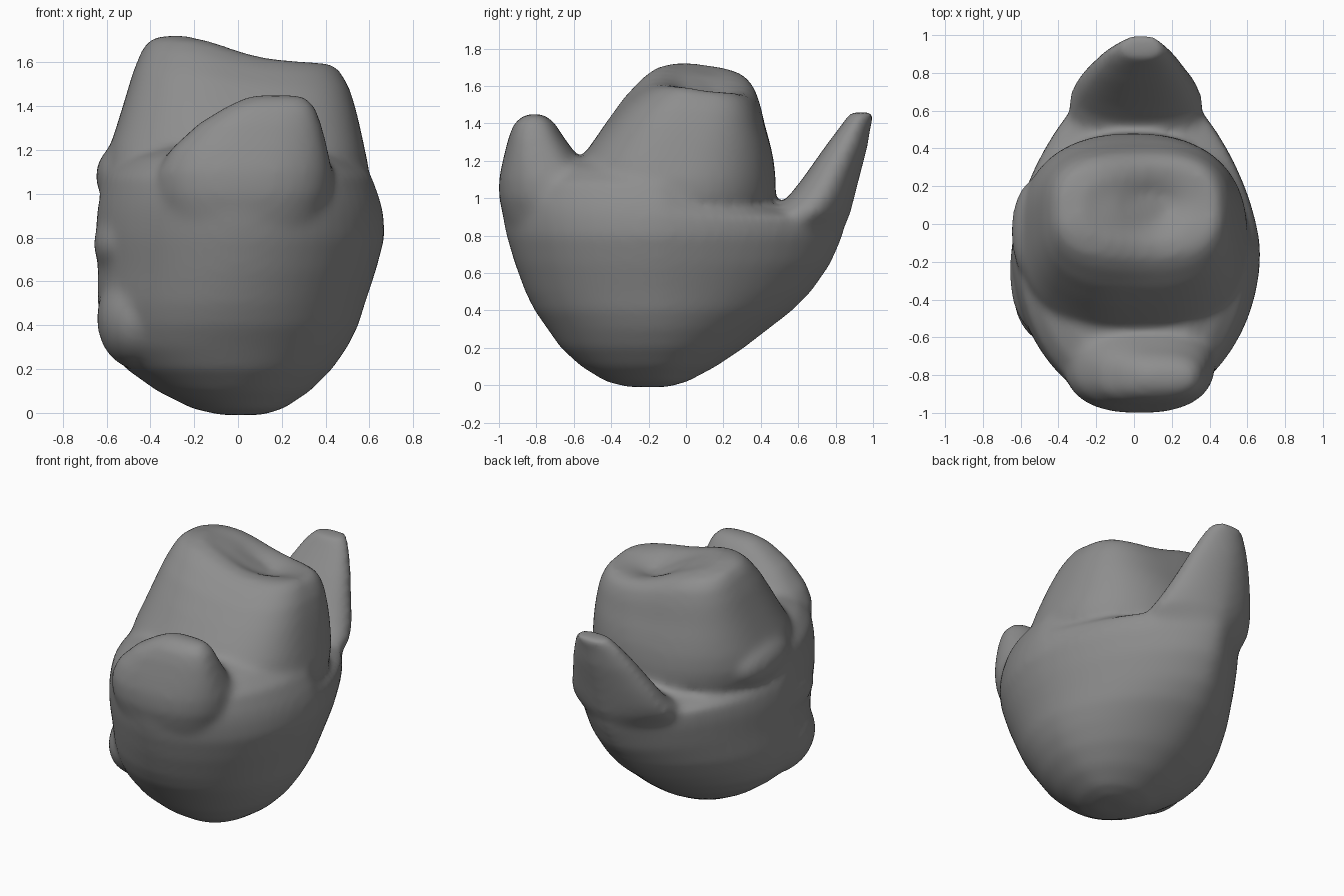
import bpy, bmesh
from math import sin, cos, pi, exp, tanh, copysign

if "Cube" in bpy.data.objects:
    bpy.data.objects.remove(bpy.data.objects["Cube"], do_unlink=True)

SEGMENTS = 56
clay = bpy.data.materials.new("grey_clay")
clay.use_nodes = True
clay.diffuse_color = (0.27, 0.27, 0.27, 1)
clay.node_tree.nodes["Principled BSDF"].inputs["Base Color"].default_value = clay.diffuse_color
bm = bmesh.new()


def power(v, n):
    return copysign(abs(v) ** (2 / n), v)


def loft(rings, front, back, mid=None):
    """Closed solid through rings of (z, x min, x max, y min, y max).
    front and back give the squareness of the lowest and highest ring."""
    loops = []
    for k, (z, x0, x1, y0, y1) in enumerate(rings):
        t = k / (len(rings) - 1)
        ym = (y0 + y1) / 2 if mid is None else mid
        loop = []
        for i in range(SEGMENTS):
            a = 2 * pi * i / SEGMENTS
            low, high = back if sin(a) > 0 else front
            n = low + (high - low) * t
            x = (x0 + x1) / 2 + (x1 - x0) / 2 * power(cos(a), n)
            y = ym + (y1 - ym if sin(a) > 0 else ym - y0) * power(sin(a), n)
            loop.append(bm.verts.new((x, y, z)))
        loops.append(loop)
    for low, high in zip(loops, loops[1:]):
        for i in range(SEGMENTS):
            j = (i + 1) % SEGMENTS
            bm.faces.new((low[i], low[j], high[j], high[i]))
    bm.faces.new(loops[0][::-1])
    bm.faces.new(loops[-1])
    return [v for loop in loops for v in loop]


# Rounded bowl, pointed towards the back, rising into the front lobe
loft([(-.01, -.08, .11, -.31, -.1), (.02, -.21, .21, -.43, .01),
      (.1, -.37, .33, -.56, .16), (.2, -.51, .43, -.67, .31),
      (.3, -.6, .5, -.74, .44), (.4, -.63, .55, -.81, .57),
      (.5, -.64, .58, -.86, .67), (.65, -.64, .63, -.915, .775),
      (.8, -.65, .67, -.96, .84), (.9, -.645, .665, -.98, .86),
      (.97, -.635, .65, -.99, .5), (1.08, -.61, .61, -.98, .4),
      (1.16, -.54, .52, -.9, .3), (1.21, -.42, .4, -.8, .2)],
     (2.1, 1.9), (1.9, 1.4), -.15)

# Blunt central core, higher on one side, with a shallow dish on top
core = loft([(.6, -.4, .4, -.4, .3), (1.0, -.6, .6, -.6, .48),
             (1.1, -.61, .6, -.61, .48), (1.2, -.59, .58, -.57, .47),
             (1.3, -.555, .56, -.5, .45), (1.4, -.52, .54, -.43, .425),
             (1.52, -.48, .51, -.34, .4), (1.61, -.44, .47, -.25, .37),
             (1.66, -.4, .43, -.18, .32), (1.68, -.28, .3, -.1, .24),
             (1.68, -.1, .18, .02, .15)], (2.4, 2.8), (2.1, 3.4))
for v in core:
    x, y, z = v.co
    rise = max(0, z - 1.25) / .4
    dish = .09 * exp(-((x - .14) / .2) ** 2 - ((y - .1) / .15) ** 2)
    v.co.z -= rise * (.055 * tanh(5 * (x + .05)) + .12 * max(0, y) + dish)

# Thick front lobe
loft([(.4, -.25, .3, -.7, -.4), (.7, -.32, .36, -.9, -.4),
      (.9, -.36, .4, -.975, -.4), (1.0, -.38, .43, -1.0, -.4),
      (1.1, -.37, .43, -1.0, -.46), (1.2, -.31, .41, -.98, -.56),
      (1.32, -.18, .38, -.95, -.65), (1.4, -.05, .35, -.92, -.7),
      (1.45, .06, .3, -.86, -.76)], (2.2, 2.7), (2.4, 2.7))

# Thin upright back lobe
loft([(.35, -.2, .2, .1, .45), (.6, -.3, .3, .1, .72), (.8, -.33, .35, .2, .83),
      (.92, -.35, .37, .42, .88), (1.0, -.32, .34, .54, .9),
      (1.1, -.28, .3, .62, .925), (1.27, -.2, .24, .74, .97),
      (1.39, -.13, .19, .83, .99), (1.46, -.07, .15, .88, 1.01)],
     (2.4, 2.6), (1.5, 1.8))

# Swellings along one flank
for center, scale in (((-.46, -.33, .43), (.185, .3, .23)),
                      ((-.52, -.25, .77), (.14, .32, .15)),
                      ((-.52, -.04, 1.08), (.13, .28, .15))):
    made = bmesh.ops.create_uvsphere(bm, u_segments=24, v_segments=16, radius=1)
    bmesh.ops.scale(bm, vec=scale, verts=made["verts"])
    bmesh.ops.translate(bm, vec=center, verts=made["verts"])

bmesh.ops.recalc_face_normals(bm, faces=bm.faces)
mesh = bpy.data.meshes.new("lobed_body")
bm.to_mesh(mesh)
bm.free()
mesh.materials.append(clay)
body = bpy.data.objects.new("lobed_body", mesh)
bpy.context.collection.objects.link(body)

# Fuse the parts into one soft skin
fuse = body.modifiers.new("fuse", 'REMESH')
fuse.mode = 'VOXEL'
fuse.voxel_size = 0.022
fuse.use_smooth_shade = True
soften = body.modifiers.new("soften", 'SMOOTH')
soften.factor = 0.5
soften.iterations = 15
